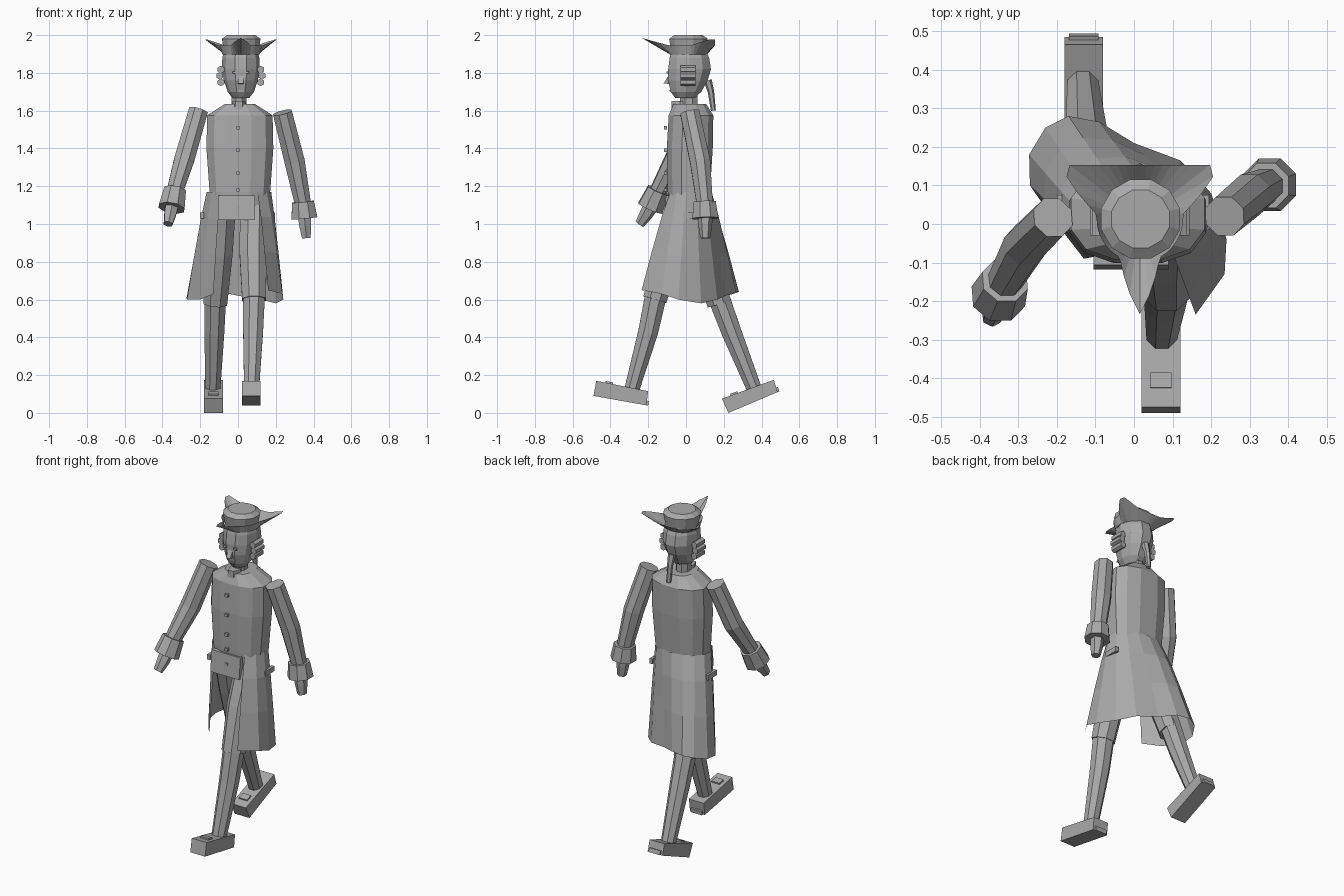
import bpy, bmesh, math
from mathutils import Vector

cube = bpy.data.objects.get("Cube")
if cube:
    bpy.data.objects.remove(cube, do_unlink=True)

grey = bpy.data.materials.new("plain_grey")
grey.use_nodes = True
COLOUR = (0.4, 0.4, 0.4, 1)
grey.diffuse_color = COLOUR
grey.node_tree.nodes["Principled BSDF"].inputs["Base Color"].default_value = COLOUR
CX = 0.015  # head and torso axis


def finish(name, bm, normals=True):
    if normals:
        bmesh.ops.recalc_face_normals(bm, faces=bm.faces)
    mesh = bpy.data.meshes.new(name)
    bm.to_mesh(mesh)
    bm.free()
    mesh.materials.append(grey)
    obj = bpy.data.objects.new(name, mesh)
    bpy.context.collection.objects.link(obj)
    return obj


def skin(name, rings, closed=True, caps=True):
    """Bridge a list of point rings."""
    bm = bmesh.new()
    rows = [[bm.verts.new(p) for p in ring] for ring in rings]
    n = len(rows[0])
    for a, b in zip(rows, rows[1:]):
        for i in range(n if closed else n - 1):
            j = (i + 1) % n
            bm.faces.new((a[i], a[j], b[j], b[i]))
    if caps:
        bm.faces.new(rows[0])
        bm.faces.new(rows[-1])
    return finish(name, bm)


def oval(z, rx, front, back, cx, n, turn=0.5, power=1.0):
    """Horizontal ring; power below 1 makes it boxier."""
    cy, ry = (front + back) / 2, (back - front) / 2
    pts = []
    for i in range(n):
        a = 2 * math.pi * (i + turn) / n - math.pi / 2
        c, s = math.cos(a), math.sin(a)
        pts.append((cx + rx * math.copysign(abs(c) ** power, c),
                    cy + ry * math.copysign(abs(s) ** power, s), z))
    return pts


def tube(name, path, radii, sides=8):
    pts = [Vector(p) for p in path]
    rings = []
    for i, p in enumerate(pts):
        d = (pts[min(i + 1, len(pts) - 1)] - pts[max(i - 1, 0)]).normalized()
        u = d.cross(Vector((0, 1, 0.01))).normalized()
        v = d.cross(u)
        rings.append([p + radii[i] * (u * math.cos(a) + v * math.sin(a))
                      for a in (2 * math.pi * (k + 0.5) / sides for k in range(sides))])
    return skin(name, rings)


def prism(name, profile, x0, x1):
    """Extrude a y-z profile sideways."""
    return skin(name, [[(x, y, z) for y, z in profile] for x in (x0, x1)])


def box(name, x, y, z, sx, sy, sz):
    h, d = sz / 2, sy / 2
    return prism(name, [(y - d, z - h), (y + d, z - h), (y + d, z + h), (y - d, z + h)],
                 x - sx / 2, x + sx / 2)


# Torso, yoke and neck
torso = [(1.05, .15, -.09, .11), (1.17, .165, -.1, .13), (1.4, .182, -.105, .145),
         (1.575, .178, -.095, .148), (1.635, .083, -.07, .11)]
skin("coat_body", [oval(z, rx, f, b, CX - .005, 12, power=.8) for z, rx, f, b in torso])
skin("neck", [oval(z, .043, -.035, .065, .005, 8) for z in (1.6, 1.72)])
skin("cravat", [oval(z, r, -.085, .02, .005, 6) for z, r in ((1.595, .045), (1.65, .035))])
prism("waistcoat_front", [(-.118, 1.02), (-.08, 1.02), (-.08, 1.15), (-.106, 1.15)], -.105, .09)
for i, z in enumerate((1.51, 1.39, 1.27, 1.18, 1.09)):
    box(f"button_{i}", 0, -.108, z, .018, .016, .018)

# Coat skirt, open at the front and swept by the stride
hem = [(-.13, -.09, .63), (-.2, .0, .6), (-.27, .1, .6), (-.272, .18, .61), (-.23, .25, .63),
       (-.17, .28, .64), (-.09, .265, .64), (.0, .21, .62), (.12, .165, .6), (.2, .08, .58),
       (.24, -.04, .6), (.235, -.13, .63), (.16, -.235, .65)]
waist = []
for i in range(len(hem)):
    a = math.radians(-125 - 290 * i / (len(hem) - 1))
    waist.append(Vector((CX - .01 + .172 * math.cos(a), .015 + .12 * math.sin(a), 1.17)))
rings = []
for t in (0, .25, .6, 1):
    ring = []
    for w, h in zip(waist, hem):
        p = w.lerp(Vector(h), t ** .88)
        p.z = w.z + (h[2] - w.z) * t
        ring.append(p)
    rings.append(ring)
skin("coat_skirt", rings, closed=False, caps=False)
for side, x in (("left", .185), ("right", -.19)):
    box(f"{side}_pocket_flap", x, .03, 1.045, .02, .09, .03)

# Legs: breeches, stockings and shoes
legs = {
    "left": (.07, [(.085, 0, 1.1), (.08, -.09, .85), (.085, -.165, .6)],
             [(.085, -.16, .62), (.08, -.2, .43), (.072, -.285, .13)]),
    "right": (-.13, [(-.085, .01, 1.1), (-.1, .085, .85), (-.12, .175, .58)],
              [(-.12, .17, .62), (-.125, .24, .43), (-.133, .36, .13)]),
}
shoes = {
    "left": [(-.49, .09), (-.475, .17), (-.2, .115), (-.21, .04)],
    "right": [(.225, 0), (.19, .075), (.465, .175), (.485, .11)],
}
for side, (fx, thigh, shin) in legs.items():
    tube(f"{side}_breeches", thigh, (.08, .078, .068))
    tube(f"{side}_stocking", shin, (.062, .057, .043))
    profile = [Vector(p) for p in shoes[side]]
    prism(f"{side}_shoe", profile, fx - .05, fx + .05)
    toe, heel, sole = profile[1], profile[2], profile[3]
    along = (heel - toe).normalized()
    up = (heel - sole).normalized()
    a, b = toe + along * .05, toe + along * .09
    prism(f"{side}_shoe_buckle", [a - up * .005, b - up * .005, b + up * .009, a + up * .009],
          fx - .027, fx + .027)
    a = sole - along * .02
    b = sole + along * .01
    prism(f"{side}_heel_tab", [a, b, b + up * .025, a + up * .025], fx - .038, fx + .038)

# Arms: sleeve, flared cuff and hand
arms = {
    "left": [(.235, .02, 1.59), (.3, .075, 1.33), (.345, .1, 1.1), (.352, .102, 1.03),
             (.362, .102, .925)],
    "right": [(-.21, .017, 1.6), (-.282, -.055, 1.35), (-.338, -.155, 1.16),
              (-.352, -.188, 1.085), (-.37, -.245, 1.0)],
}
for side, (shoulder, elbow, cuff_top, cuff_end, tip) in arms.items():
    tube(f"{side}_sleeve", [shoulder, elbow, cuff_top], (.055, .058, .046))
    top, end = Vector(cuff_top), Vector(cuff_end)
    tube(f"{side}_cuff", [top + (top - end) * .25, end], (.063, .074))
    tube(f"{side}_hand", [end + (top - end) * .3, end.lerp(Vector(tip), .4), tip],
         (.04, .036, .026), 6)

# Head
head = [(1.668, .045, -.06, .05), (1.7, .07, -.085, .085), (1.76, .09, -.1, .12),
        (1.82, .1, -.1, .138), (1.88, .098, -.092, .128), (1.92, .088, -.08, .11)]
skin("head", [oval(z, rx, f, b, CX, 10) for z, rx, f, b in head])
prism("nose", [(-.09, 1.79), (-.118, 1.745), (-.09, 1.74)], CX - .014, CX + .014)
box("mouth", CX, -.083, 1.705, .035, .01, .008)
for s in (-1, 1):
    box("left_eye" if s > 0 else "right_eye", CX + s * .033, -.097, 1.802, .022, .01, .012)
    # Rolled curls over each ear
    for i, (z, out) in enumerate(((1.818, .105), (1.785, .112), (1.75, .105))):
        x = CX + s * out
        tube(f"side_curl_{s}_{i}", [(x, -.03, z), (x, .05, z)], (.02, .02), 6)
tube("hair_tail", [(CX, .115, 1.76), (CX, .132, 1.7), (CX, .145, 1.6)], (.022, .017, .013), 6)

# Three-cornered hat: crown plus a brim folded up between its points
crown = [(1.9, .092), (1.98, .106), (2.0, .078)]
skin("hat_crown", [oval(z, r, .013 - r, .013 + r, CX + .002, 12) for z, r in crown])
peaks = (270, 34, 146)
base, rim = [], []
for k in range(48):
    deg = 7.5 * k
    near = min(abs((deg - p + 180) % 360 - 180) for p in peaks)
    point = max(0, 1 - near / 30) ** 1.6
    r = .112 + .135 * point
    if 34 < deg < 146:
        r = max(r, .14 / math.sin(math.radians(deg)))  # straight back edge
    c, s = math.cos(math.radians(deg)), math.sin(math.radians(deg))
    base.append((CX + .098 * c, .013 + .098 * s, 1.898))
    rim.append((CX + r * c, .013 + r * s, 1.945 + .04 * point))
skin("hat_brim", [base, rim], caps=False)
